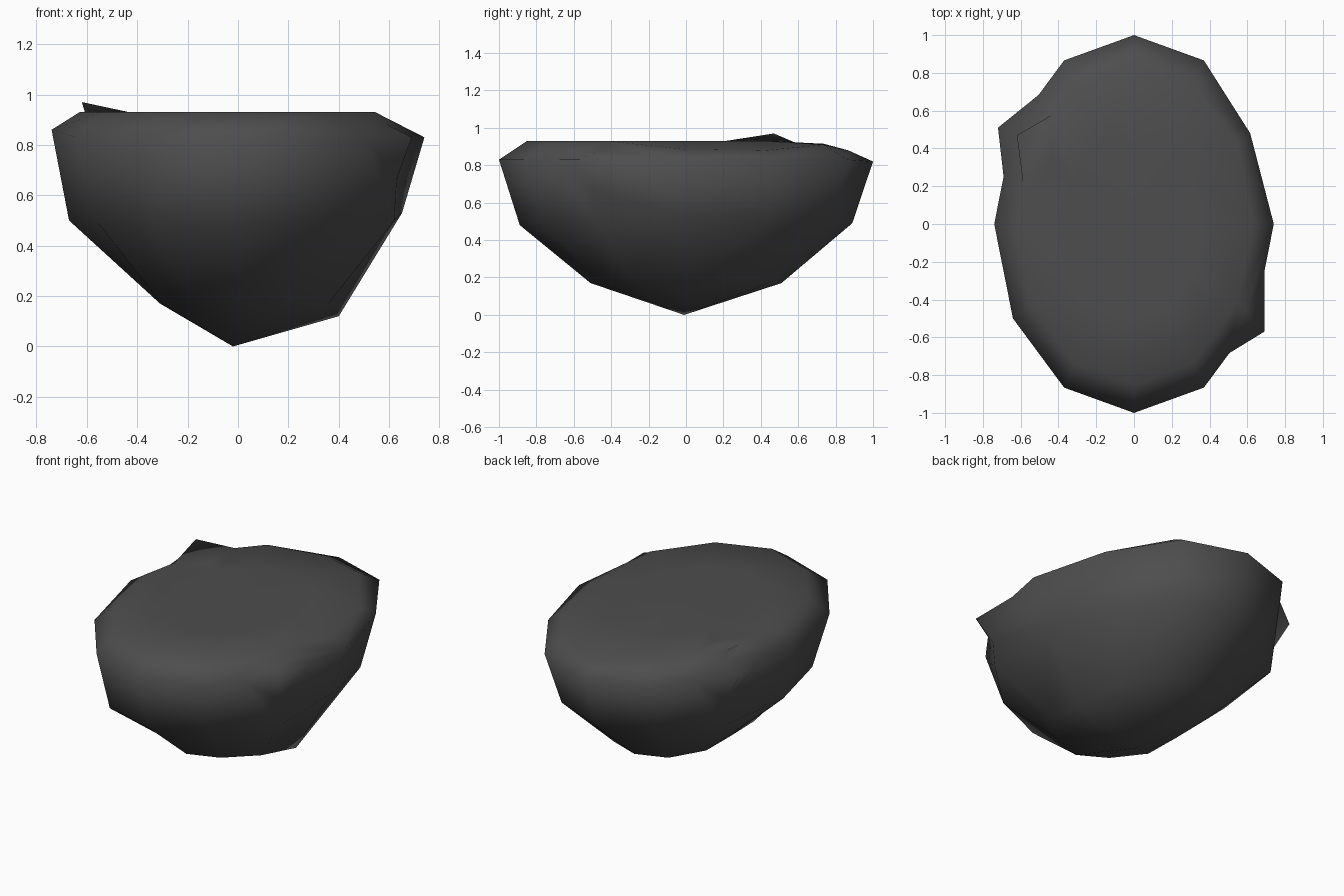
import bpy, bmesh
from math import sin, cos, radians

cube = bpy.data.objects.get("Cube")
if cube:
    bpy.data.objects.remove(cube)

SIDES = 12
HALF_X, HALF_Y = 0.74, 1.0

# Rings from the bottom up: (radius factor, height)
RINGS = [(0.51, 0.17), (0.88, 0.50), (1.0, 0.83), (0.85, 0.93), (0.5, 0.93)]

# Irregular corners: (ring, angle) -> (outward push, height change)
DENTS = {
    (0, 0): (1.06, -0.05), (0, 330): (1.1, 0), (0, 180): (0.82, 0),
    (0, 150): (0.94, 0), (0, 210): (0.93, 0), (0, 240): (1, 0.02),
    (1, 0): (1, 0.03), (1, 330): (1.1, 0), (1, 150): (1.08, 0),
    (1, 180): (1.03, 0), (1, 30): (0.97, 0), (1, 240): (1.03, -0.03),
    (1, 90): (1.01, -0.01), (1, 270): (1.01, -0.02),
    (2, 180): (1, 0.03), (2, 30): (0.96, 0), (2, 90): (1, -0.01),
    (3, 0): (1, -0.045), (3, 30): (1, -0.05), (3, 60): (1, -0.02),
    (3, 90): (1.02, -0.05), (3, 120): (1, -0.015),
}

# Sharp knobs: (ring, angle) -> final corner position
KNOBS = {
    (2, 330): (0.69, -0.57, 0.83),
    (2, 150): (-0.72, 0.51, 0.84),
    (3, 150): (-0.62, 0.47, 0.97),
}

bm = bmesh.new()
rings = []
for r, (factor, height) in enumerate(RINGS):
    ring = []
    for i in range(SIDES):
        angle = i * 360 // SIDES
        push, lift = DENTS.get((r, angle), (1, 0))
        a, f = radians(angle), factor * push
        ring.append(bm.verts.new((HALF_X * f * cos(a), HALF_Y * f * sin(a), height + lift)))
    rings.append(ring)

# Sides of the stone
for low, high in zip(rings, rings[1:]):
    for i in range(SIDES):
        j = (i + 1) % SIDES
        bm.faces.new((low[i], low[j], high[j], high[i]))

# Pointed underside and flat top
bottom = bm.verts.new((-0.02, -0.01, 0))
top = bm.verts.new((0, 0, 0.93))
for i in range(SIDES):
    j = (i + 1) % SIDES
    bm.faces.new((bottom, rings[0][j], rings[0][i]))
    bm.faces.new((top, rings[-1][i], rings[-1][j]))

# Knobs: halve the edges around each corner, cut the corner faces, pull it out
knobs = [(rings[r][angle * SIDES // 360], place) for (r, angle), place in KNOBS.items()]
for edge in {edge for corner, place in knobs for edge in corner.link_edges}:
    bmesh.utils.edge_split(edge, edge.verts[0], 0.5)
for corner, place in knobs:
    cuts = [(loop.face, loop.link_loop_prev.vert, loop.link_loop_next.vert)
            for loop in corner.link_loops]
    for face, before, after in cuts:
        bmesh.utils.face_split(face, before, after)
    corner.co = place

for face in bm.faces:
    face.smooth = True
bmesh.ops.recalc_face_normals(bm, faces=bm.faces)
mesh = bpy.data.meshes.new("stone")
bm.to_mesh(mesh)
bm.free()
stone = bpy.data.objects.new("stone", mesh)
bpy.context.collection.objects.link(stone)

# Dark grey stone colour
grey = bpy.data.materials.new("dark_grey")
grey.use_nodes = True
colour = (0.075, 0.075, 0.075, 1)
grey.diffuse_color = colour
shader = grey.node_tree.nodes["Principled BSDF"]
shader.inputs["Base Color"].default_value = colour
shader.inputs["Roughness"].default_value = 0.9
mesh.materials.append(grey)
